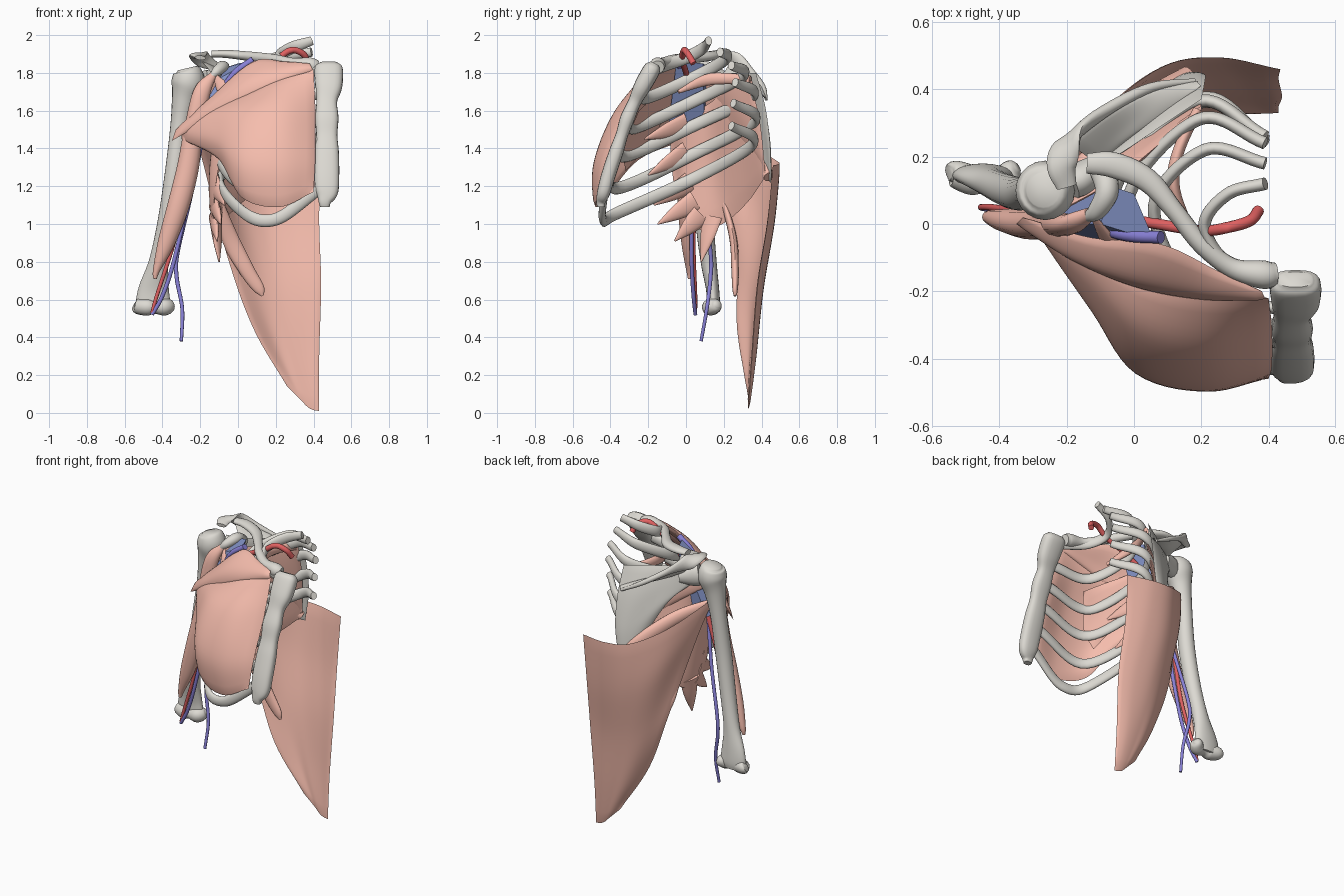
import bpy, bmesh, math
from mathutils import Vector

def material(name, rgb):
    m = bpy.data.materials.new(name)
    m.diffuse_color = (*rgb, 1)
    return m

BONE = material("bone", (0.72, 0.70, 0.65))
MUSCLE = material("muscle", (0.92, 0.51, 0.42))
RED = material("artery_red", (0.75, 0.12, 0.12))
BLUE = material("vein_blue", (0.25, 0.22, 0.68))
SPACE = material("space_blue", (0.25, 0.32, 0.62))

def finish(name, bm, mat, smooth=True):
    bmesh.ops.remove_doubles(bm, verts=bm.verts, dist=1e-4)
    bmesh.ops.recalc_face_normals(bm, faces=bm.faces)
    me = bpy.data.meshes.new(name)
    bm.to_mesh(me)
    bm.free()
    me.materials.append(mat)
    ob = bpy.data.objects.new(name, me)
    bpy.context.collection.objects.link(ob)
    if smooth:
        bpy.ops.object.select_all(action='DESELECT')
        ob.select_set(True)
        bpy.context.view_layer.objects.active = ob
        bpy.ops.object.shade_smooth_by_angle(angle=math.radians(50))
    return ob

def spline(pts, n):
    """Catmull-Rom through points of any dimension, n steps per span."""
    p = [Vector(q) for q in pts]
    p = [p[0] * 2 - p[1]] + p + [p[-1] * 2 - p[-2]]
    out = []
    for i in range(1, len(p) - 2):
        a, b, c, d = p[i - 1:i + 3]
        for k in range(n):
            t = k / n
            out.append((b * 2 + (c - a) * t + (a * 2 - b * 5 + c * 4 - d) * t * t
                        + (b * 3 - a - c * 3 + d) * t ** 3) * 0.5)
    return out + [p[-2]]

def power(v, e):
    return math.copysign(abs(v) ** e, v)

def tube(name, pts, mat, side=(1, 0, 0), n=6, seg=14, square=1.0):
    """Oval tube; points are (x, y, z, half width[, half depth])."""
    pts = [tuple(q) + (q[3],) if len(q) == 4 else q for q in pts]
    pos = spline([q[:3] for q in pts], n)
    rad = spline([q[3:] for q in pts], n)
    bm = bmesh.new()
    rings = []
    for i, c in enumerate(pos):
        t = (pos[min(i + 1, len(pos) - 1)] - pos[max(i - 1, 0)]).normalized()
        s = Vector(side)
        s = (s - t * s.dot(t)).normalized()
        u = t.cross(s)
        a, b = (max(r, 0.003) for r in rad[i])
        rings.append([bm.verts.new(c + s * a * power(math.cos(k * math.tau / seg), square)
                                   + u * b * power(math.sin(k * math.tau / seg), square)) for k in range(seg)])
    for r, q in zip(rings, rings[1:]):
        for k in range(seg):
            bm.faces.new((r[k], r[(k + 1) % seg], q[(k + 1) % seg], q[k]))
    bm.faces.new(rings[0])
    bm.faces.new(rings[-1])
    return finish(name, bm, mat)

def sheet(name, rows, t, mat, n=7):
    """Curved plate through rows of points, thick in the middle, thin at its rim."""
    lines = [spline(r, n) for r in rows]
    g = list(zip(*[spline(col, n) for col in zip(*lines)]))
    R, C = len(g), len(g[0])
    bm = bmesh.new()
    for sgn in (1, -1):
        v = []
        for i in range(R):
            row = []
            for j in range(C):
                du = g[min(i + 1, R - 1)][j] - g[max(i - 1, 0)][j]
                dv = g[i][min(j + 1, C - 1)] - g[i][max(j - 1, 0)]
                f = abs(math.sin(math.pi * i / (R - 1)) * math.sin(math.pi * j / (C - 1))) ** 0.4
                f = 0 if i in (0, R - 1) or j in (0, C - 1) else f
                row.append(bm.verts.new(g[i][j] + du.cross(dv).normalized() * sgn * t * f))
            v.append(row)
        for i in range(R - 1):
            for j in range(C - 1):
                bm.faces.new((v[i][j], v[i][j + 1], v[i + 1][j + 1], v[i + 1][j]))
    return finish(name, bm, mat)

# Breastbone
tube("sternum", [(.48, -.165, 1.85, .05, .025), (.48, -.18, 1.82, .075, .045), (.48, -.23, 1.73, .072, .045),
     (.47, -.27, 1.65, .055, .035), (.47, -.31, 1.56, .062, .038), (.47, -.34, 1.47, .056, .033),
     (.47, -.37, 1.38, .064, .038), (.47, -.41, 1.26, .066, .038), (.47, -.435, 1.17, .06, .035),
     (.46, -.45, 1.12, .035, .025), (.46, -.45, 1.09, .025, .02)], BONE, square=.75, seg=20)

# Ribs one to six: spine end, angle, side, front, breastbone
RIBS = [
    [(.39, .12, 1.97), (.28, .09, 1.93), (.21, .00, 1.88), (.27, -.11, 1.84), (.42, -.18, 1.81)],
    [(.39, .18, 1.91), (.21, .22, 1.88), (.06, .05, 1.78), (.18, -.20, 1.67), (.42, -.25, 1.69)],
    [(.39, .24, 1.84), (.19, .31, 1.79), (-.02, .06, 1.66), (.12, -.27, 1.51), (.42, -.30, 1.57)],
    [(.39, .26, 1.75), (.18, .36, 1.68), (-.07, .06, 1.53), (.09, -.32, 1.36), (.42, -.35, 1.45)],
    [(.39, .25, 1.64), (.19, .37, 1.55), (-.10, .06, 1.38), (.07, -.36, 1.19), (.42, -.39, 1.31)],
    [(.39, .24, 1.52), (.19, .36, 1.43), (-.09, .06, 1.25), (.03, -.36, 1.06), (.2, -.44, 1.025),
     (.42, -.43, 1.18)]]
for i, p in enumerate(RIBS):
    w = [.024] + [.033] * (len(p) - 1)
    tube(f"rib_{i + 1}", [q + (a, .019) for q, a in zip(p, w)], BONE, (0, 0, 1), n=10)

# Collarbone
tube("clavicle", [(.42, -.15, 1.83, .035), (.38, -.15, 1.84, .042), (.29, -.13, 1.85, .03), (.2, -.06, 1.87, .028),
     (.12, .04, 1.88, .028), (.04, .13, 1.89, .035, .025), (-.06, .175, 1.9, .038, .022),
     (-.14, .18, 1.9, .03, .018)], BONE, (0, 1, 0))

# Shoulder blade with spine, hook and socket
sheet("scapula_blade", [
    [(.20, .37, 1.80), (.08, .29, 1.80), (-.04, .21, 1.80), (-.16, .14, 1.80)],
    [(.21, .42, 1.62), (.10, .36, 1.62), (-.02, .26, 1.65), (-.16, .14, 1.70)],
    [(.21, .445, 1.42), (.14, .42, 1.42), (.05, .355, 1.47), (-.05, .25, 1.58)],
    [(.18, .45, 1.22), (.15, .445, 1.22), (.12, .43, 1.25), (.08, .39, 1.31)]], .014, BONE)
sheet("scapula_spine_plate", [
    [(.19, .425, 1.66), (.05, .40, 1.73), (-.08, .335, 1.81), (-.2, .24, 1.87)],
    [(.19, .42, 1.67), (.07, .36, 1.72), (-.05, .28, 1.76), (-.14, .2, 1.80)],
    [(.2, .41, 1.68), (.09, .32, 1.71), (-.03, .24, 1.74), (-.12, .16, 1.76)]], .014, BONE)
tube("scapula_spine", [(.18, .425, 1.66, .008), (.05, .405, 1.73, .015), (-.08, .34, 1.81, .02, .018),
     (-.18, .26, 1.87, .045, .018), (-.215, .18, 1.89, .045, .018), (-.2, .11, 1.88, .03, .012)], BONE, (1, 1, 0))
tube("coracoid", [(-.1, .18, 1.78, .04), (-.08, .1, 1.83, .035), (-.11, .04, 1.81, .028), (-.14, .02, 1.78, .015)], BONE)
tube("glenoid", [(-.08, .19, 1.73, .03, .04), (-.15, .14, 1.74, .05, .07), (-.19, .12, 1.75, .05, .07)], BONE, (0, 1, 0))

# Upper arm bone and its elbow end
tube("humerus", [(-.27, .1, 1.825, .05), (-.265, .1, 1.80, .078), (-.265, .1, 1.74, .088), (-.285, .1, 1.65, .066),
     (-.31, .1, 1.5, .05), (-.34, .09, 1.25, .05), (-.38, .1, 1.0, .048), (-.42, .12, .8, .052, .042),
     (-.445, .14, .66, .08, .035), (-.45, .145, .58, .09, .035), (-.45, .145, .54, .07, .03)], BONE, seg=20)
tube("elbow_end", [(-.55, .15, .57, .02), (-.535, .15, .565, .04), (-.48, .13, .56, .045), (-.44, .13, .56, .035),
     (-.39, .13, .56, .045), (-.36, .16, .57, .035), (-.345, .17, .575, .015)], BONE, (0, 0, 1))

# Chest muscles
sheet("chest_muscle_lower", [
    [(.40, -.22, 1.82), (.22, -.21, 1.77), (.03, -.17, 1.68), (-.15, -.08, 1.60), (-.30, .00, 1.50)],
    [(.41, -.31, 1.60), (.22, -.36, 1.58), (.03, -.31, 1.56), (-.13, -.16, 1.54), (-.30, .00, 1.48)],
    [(.41, -.42, 1.35), (.22, -.465, 1.32), (.02, -.415, 1.34), (-.11, -.24, 1.44), (-.30, .01, 1.47)],
    [(.40, -.46, 1.17), (.22, -.48, 1.09), (.02, -.42, 1.14), (-.10, -.25, 1.34), (-.30, .01, 1.45)]], .03, MUSCLE)
sheet("chest_muscle_upper", [
    [(.38, -.20, 1.85), (.25, -.14, 1.86), (.08, -.06, 1.86), (-.13, -.04, 1.68), (-.33, .02, 1.50)],
    [(.39, -.22, 1.83), (.22, -.19, 1.80), (.03, -.15, 1.74), (-.16, -.09, 1.60), (-.34, .01, 1.47)],
    [(.40, -.22, 1.81), (.20, -.22, 1.74), (.00, -.18, 1.64), (-.18, -.10, 1.54), (-.35, .00, 1.44)]], .022, MUSCLE)
sheet("chest_muscle_deep", [
    [(-.11, .02, 1.79), (-.02, -.08, 1.72), (.09, -.18, 1.66), (.19, -.25, 1.60)],
    [(-.12, .02, 1.78), (-.05, -.10, 1.64), (.04, -.22, 1.51), (.12, -.33, 1.40)],
    [(-.13, .03, 1.77), (-.08, -.09, 1.60), (-.02, -.2, 1.42), (.05, -.32, 1.28)]], .015, MUSCLE)

# Broad back muscle
sheet("back_muscle", [
    [(.435, .46, 1.31), (.25, .495, 1.32), (.08, .465, 1.345), (-.10, .32, 1.44), (-.27, .08, 1.60)],
    [(.43, .43, 1.00), (.28, .455, 1.00), (.12, .44, 1.02), (-.04, .35, 1.12), (-.20, .14, 1.38)],
    [(.44, .38, .68), (.33, .395, .66), (.20, .39, .66), (.08, .35, .70), (-.06, .26, .84)],
    [(.43, .35, .30), (.36, .36, .30), (.28, .355, .31), (.20, .34, .34), (.08, .27, .45)],
    [(.43, .33, .01), (.40, .33, .015), (.37, .33, .03), (.33, .33, .07), (.26, .32, .14)]], .016, MUSCLE)
tube("back_muscle_slip", [(-.1, .2, 1.12, .02, .015), (-.04, .25, .92, .045, .02), (.05, .26, .75, .04, .02),
     (.11, .26, .66, .03, .015), (.13, .26, .62, .008)], MUSCLE, (1, 0, .5))

# Saw-toothed side muscle with its finger-like slips
sheet("side_muscle", [
    [(.20, .35, 1.76), (.04, .23, 1.72), (-.08, .11, 1.63), (-.10, -.01, 1.58), (-.06, -.09, 1.52)],
    [(.19, .39, 1.50), (.02, .27, 1.42), (-.11, .14, 1.34), (-.14, .01, 1.25), (-.12, -.06, 1.19)],
    [(.17, .42, 1.25), (.03, .33, 1.12), (-.09, .21, 1.01), (-.13, .10, .97), (-.13, .03, .98)]], .015, MUSCLE)
for i, (a, b) in enumerate([((-.08, .0, 1.53), (.03, -.22, 1.45)), ((-.11, .0, 1.38), (-.02, -.2, 1.26)),
                            ((-.13, .02, 1.22), (-.07, -.17, 1.10)), ((-.13, .05, 1.12), (-.09, -.15, 1.0)),
                            ((-.13, .08, 1.05), (-.11, -.06, .91)), ((-.12, .14, 1.04), (-.1, .08, .8))]):
    m = Vector(a).lerp(Vector(b), .5)
    tube(f"side_muscle_slip_{i + 1}", [a + (.06, .02), tuple(m) + (.04, .018), b + (.004, .004)], MUSCLE, (0, .4, 1))
tube("side_muscle_top_band", [(.19, .34, 1.76, .025, .015), (.13, .21, 1.77, .03, .018), (.12, .1, 1.76, .03, .018),
     (.18, -.04, 1.70, .01)], MUSCLE, (0, 0, 1))

# Muscles on and below the shoulder blade
sheet("blade_front_muscle", [
    [(.20, .34, 1.76), (.09, .25, 1.77), (-.06, .13, 1.77), (-.22, .04, 1.77)],
    [(.20, .39, 1.55), (.11, .305, 1.57), (-.04, .19, 1.63), (-.22, .04, 1.71)],
    [(.18, .42, 1.28), (.11, .36, 1.36), (-.02, .22, 1.52), (-.22, .05, 1.66)]], .018, MUSCLE)
tube("lower_blade_muscle", [(.16, .44, 1.25, .03), (.06, .38, 1.34, .05, .03), (-.1, .23, 1.48, .045, .03),
     (-.26, .07, 1.56, .03, .015)], MUSCLE, (0, 0, 1))

# Front arm muscle
tube("arm_muscle", [(-.13, .03, 1.79, .02), (-.19, .0, 1.7, .045, .03), (-.235, .0, 1.5, .05, .04),
     (-.265, .0, 1.3, .058, .045), (-.315, .0, 1.1, .058, .045), (-.38, .01, .9, .045, .035), (-.43, .02, .76, .02),
     (-.44, .02, .71, .01)], MUSCLE)

# Vessels of the arm
tube("artery", [(.37, .04, 1.85, .017), (.345, .01, 1.90, .017), (.28, -.01, 1.92, .017), (.2, -.02, 1.87, .016),
     (.07, .0, 1.80, .016), (-.1, .03, 1.66, .015), (-.18, .05, 1.5, .014), (-.27, .05, 1.2, .012),
     (-.34, .04, .9, .011), (-.43, .05, .62, .01), (-.455, .05, .53, .009)], RED)
tube("vein_main", [(.08, -.04, 1.87, .019), (-.04, -.03, 1.77, .018), (-.19, .02, 1.5, .015), (-.26, .03, 1.15, .012),
     (-.34, .03, .8, .011), (-.4, .04, .62, .011), (-.455, .05, .52, .01)], BLUE)
tube("vein_inner", [(-.18, .03, 1.5, .012), (-.25, .09, 1.15, .011), (-.32, .13, .85, .011), (-.325, .13, .72, .011),
     (-.295, .11, .55, .01), (-.3, .08, .38, .009)], BLUE)

# Armpit space, a tapered flat-sided block
bm = bmesh.new()
top = [bm.verts.new(p) for p in [(.06, -.05, 1.86), (.0, .09, 1.85), (-.06, .11, 1.83), (-.1, .0, 1.77)]]
low = [bm.verts.new(p) for p in [(-.11, -.10, 1.47), (-.13, .10, 1.47), (-.23, .11, 1.47), (-.27, .0, 1.47)]]
bm.faces.new(top)
bm.faces.new(low)
for k in range(4):
    bm.faces.new((top[k], top[(k + 1) % 4], low[(k + 1) % 4], low[k]))
finish("armpit_space", bm, SPACE, smooth=False)
